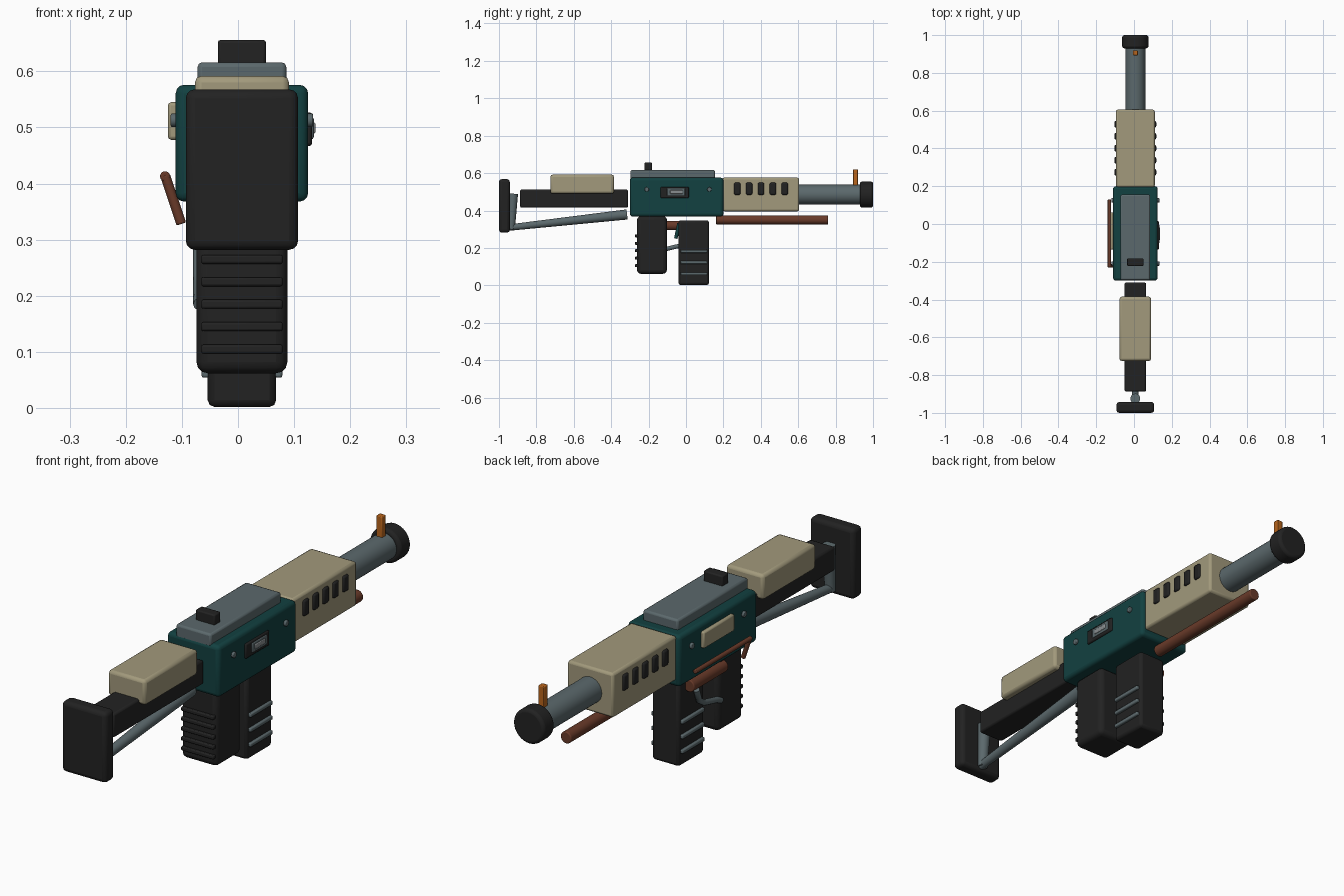
import bpy, math
from mathutils import Vector

if "Cube" in bpy.data.objects:
    bpy.data.objects.remove(bpy.data.objects["Cube"])

C = 0.007  # x of the body's centre plane


def mat(name, rgb):
    m = bpy.data.materials.new(name)
    m.diffuse_color = (*rgb, 1)
    m.use_nodes = True
    m.node_tree.nodes["Principled BSDF"].inputs["Base Color"].default_value = m.diffuse_color
    return m


TEAL = mat("dark teal", (0.006, 0.052, 0.052))
TAN = mat("tan", (0.36, 0.32, 0.20))
GREY = mat("steel grey", (0.105, 0.14, 0.15))
BLACK = mat("black", (0.016, 0.016, 0.016))
BROWN = mat("red brown", (0.14, 0.042, 0.022))
ORANGE = mat("orange", (0.48, 0.13, 0.012))
LIGHT = mat("light steel", (0.25, 0.27, 0.28))


def finish(o, name, m, bevel, seg):
    o.name = name
    o.data.name = name
    o.data.materials.append(m)
    if bevel:
        b = o.modifiers.new("bevel", 'BEVEL')
        b.width = bevel
        b.segments = seg
        b.limit_method = 'ANGLE'
        b.angle_limit = math.radians(40)
    bpy.ops.object.shade_smooth_by_angle(angle=math.radians(35))
    return o


def box(name, m, x, y, z, bevel=0.008, seg=2):
    """Bevelled box from (min, max) ranges."""
    bpy.ops.mesh.primitive_cube_add(size=1)
    o = bpy.context.object
    lo, hi = Vector((x[0], y[0], z[0])), Vector((x[1], y[1], z[1]))
    for v in o.data.vertices:
        v.co = [(lo[i] + hi[i]) / 2 + v.co[i] * (hi[i] - lo[i]) for i in range(3)]
    return finish(o, name, m, bevel, seg)


def mid(half):
    return (C - half, C + half)


def rod(name, m, a, b, r1, r2=None, bevel=0.0, sides=32):
    """Round (optionally tapered) bar between two points."""
    a, b = Vector(a), Vector(b)
    bpy.ops.mesh.primitive_cone_add(vertices=sides, radius1=r1, radius2=r2 or r1,
                                    depth=(b - a).length, location=(a + b) / 2)
    o = bpy.context.object
    o.rotation_euler = (b - a).to_track_quat('Z', 'Y').to_euler()
    return finish(o, name, m, bevel, 3)


def tube(name, m, pts, r):
    """Bent bar along a path."""
    cu = bpy.data.curves.new(name, 'CURVE')
    cu.dimensions = '3D'
    cu.bevel_depth = r
    cu.bevel_resolution = 3
    cu.use_fill_caps = True
    s = cu.splines.new('POLY')
    s.points.add(len(pts) - 1)
    for p, q in zip(s.points, pts):
        p.co = (*q, 1)
    o = bpy.data.objects.new(name, cu)
    bpy.context.collection.objects.link(o)
    cu.materials.append(m)


# receiver, top cover and rear sight
box("receiver", TEAL, mid(0.118), (-0.30, 0.20), (0.368, 0.576), 0.015, 3)
box("top_cover", GREY, mid(0.079), (-0.297, 0.155), (0.56, 0.616), 0.008)
box("rear_sight", BLACK, mid(0.043), (-0.222, -0.182), (0.60, 0.656), 0.005)

# ejection port on the right, plate on the left, rivets on both sides
box("ejection_port", BLACK, (0.115, 0.132), (-0.136, 0.015), (0.467, 0.527), 0.005)
box("port_inset", GREY, (0.12, 0.135), (-0.102, -0.005), (0.479, 0.519), 0.004)
box("bolt", LIGHT, (0.125, 0.138), (-0.085, -0.018), (0.489, 0.509), 0.003)
box("side_plate", TAN, (-0.125, -0.10), (-0.135, 0.062), (0.478, 0.545), 0.006)
for s in (-1, 1):
    for y in (-0.21, 0.125):
        rod("rivet", GREY, (C + s * 0.105, y, 0.513), (C + s * 0.127, y, 0.513),
            0.012, bevel=0.003, sides=16)

# handguard with vent slots
box("handguard", TAN, mid(0.103), (0.195, 0.605), (0.396, 0.576), 0.010)
for s in (-1, 1):
    for i in range(5):
        y = 0.274 + i * 0.0635
        x = sorted((C + s * 0.09, C + s * 0.111))
        box("vent_slot", BLACK, x, (y - 0.017, y + 0.017), (0.484, 0.549), 0.007)

# barrel, muzzle, front sight and under tube
rod("barrel", GREY, (C, 0.58, 0.485), (C, 0.95, 0.485), 0.053)
rod("muzzle", BLACK, (C, 0.93, 0.485), (C, 1.0, 0.485), 0.070, bevel=0.012)
box("front_sight", ORANGE, mid(0.013), (0.893, 0.919), (0.52, 0.62), 0.003)
rod("under_tube", BROWN, (C, 0.16, 0.35), (C, 0.76, 0.35), 0.024, bevel=0.004)

# magazine with side ribs
box("magazine", BLACK, mid(0.061), (-0.04, 0.123), (0.002, 0.348), 0.012)
for s in (-1, 1):
    for z in (0.062, 0.122, 0.182):
        x = sorted((C + s * 0.05, C + s * 0.072))
        box("magazine_rib", GREY, x, (-0.03, 0.112), (z - 0.008, z + 0.008), 0.004)

# grip with rear ribs
box("grip", BLACK, mid(0.081), (-0.262, -0.102), (0.062, 0.37), 0.02, 3)
for i in range(5):
    z = 0.105 + i * 0.04
    box("grip_rib", BLACK, mid(0.073), (-0.273, -0.245), (z - 0.008, z + 0.008), 0.004)

# trigger group and left-hand parts
rod("trigger", TEAL, (C, -0.035, 0.33), (C, -0.055, 0.25), 0.012, 0.009, sides=16)
tube("trigger_guard", GREY, [(-0.068, 0.03, 0.285), (-0.068, 0.012, 0.235),
                             (-0.068, -0.02, 0.215), (-0.068, -0.10, 0.196),
                             (-0.068, -0.125, 0.185)], 0.012)
rod("side_tube", BROWN, (-0.068, 0.08, 0.32), (-0.068, -0.14, 0.32), 0.025, bevel=0.004)
rod("side_handle", BROWN, (-0.130, 0.13, 0.413), (-0.130, -0.23, 0.413), 0.009, bevel=0.003, sides=16)
rod("side_handle_leg", BROWN, (-0.130, -0.222, 0.415), (-0.101, -0.222, 0.328),
    0.009, bevel=0.003, sides=16)

# stock: arm, cheek rest, butt plate and struts
box("stock_arm", BLACK, mid(0.057), (-0.887, -0.31), (0.415, 0.512), 0.008)
box("cheek_rest", TAN, mid(0.084), (-0.725, -0.385), (0.490, 0.592), 0.012)
box("butt_plate", BLACK, mid(0.10), (-1.0, -0.942), (0.282, 0.568), 0.016, 3)
rod("upright_strut", GREY, (C, -0.924, 0.49), (C, -0.935, 0.30), 0.026, 0.020)
rod("lower_strut", GREY, (C, -0.945, 0.309), (C, -0.315, 0.379), 0.017, 0.027)
